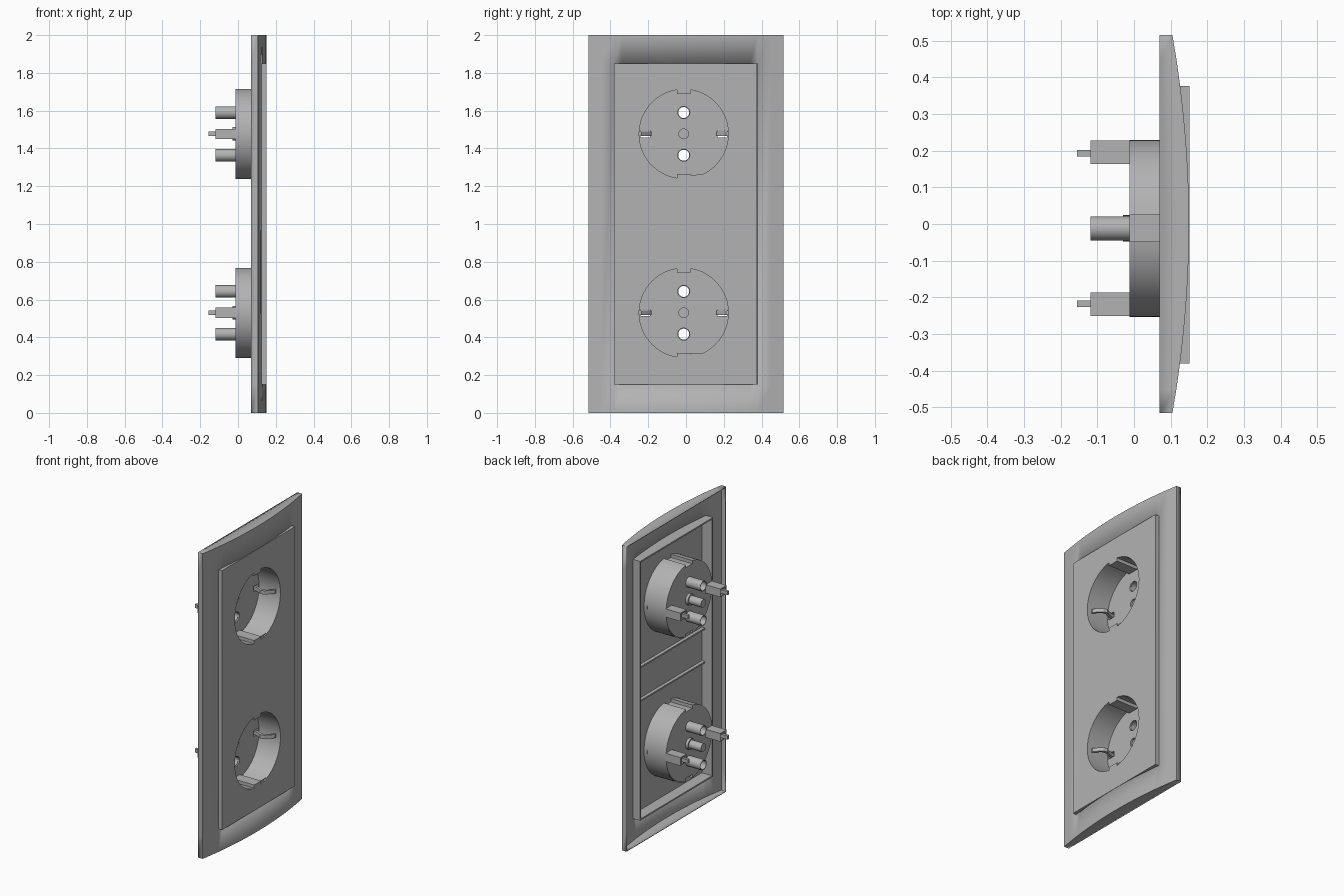
import bpy, bmesh
from math import sin, cos, acos, pi

old = bpy.data.objects.get("Cube")
if old:
    bpy.data.objects.remove(old, do_unlink=True)

grey = bpy.data.materials.new("plain grey")
grey.use_nodes = True
grey.diffuse_color = (0.45, 0.45, 0.45, 1)
grey.node_tree.nodes["Principled BSDF"].inputs["Base Color"].default_value = grey.diffuse_color


def finish(name, bm):
    bmesh.ops.recalc_face_normals(bm, faces=bm.faces)
    mesh = bpy.data.meshes.new(name)
    bm.to_mesh(mesh)
    bm.free()
    mesh.materials.append(grey)
    ob = bpy.data.objects.new(name, mesh)
    bpy.context.collection.objects.link(ob)
    bpy.ops.object.select_all(action='DESELECT')
    ob.select_set(True)
    bpy.context.view_layer.objects.active = ob
    bpy.ops.object.shade_smooth_by_angle()
    return ob


def prism(name, loops, lo, hi, axis='x'):
    """Solid from an outline with holes, extruded along an axis."""
    bm = bmesh.new()
    caps = ([], [])
    for loop in loops:
        rings = []
        for depth, cap in zip((lo, hi), caps):
            ring = [bm.verts.new((depth, u, v) if axis == 'x' else (u, v, depth))
                    for u, v in loop]
            cap += [bm.edges.new((a, b)) for a, b in zip(ring, ring[1:] + ring[:1])]
            rings.append(ring)
        a, b = rings
        for i in range(len(a)):
            bm.faces.new((a[i - 1], a[i], b[i], b[i - 1]))
    for cap in caps:
        bmesh.ops.triangle_fill(bm, edges=cap, use_beauty=True,
                                normal=(1, 0, 0) if axis == 'x' else (0, 0, 1))
    return finish(name, bm)


def rect(y0, y1, z0, z1):
    return [(y0, z0), (y1, z0), (y1, z1), (y0, z1)]


def circle(y, z, r, n=24):
    return [(y + r * cos(2 * pi * i / n), z + r * sin(2 * pi * i / n)) for i in range(n)]


def keyed_circle(y, z, r, half=0.036, depth=0.024, n=32):
    """Circle with a square guide rib pushed in at the top and bottom."""
    a = acos(half / r)
    pts = []
    for side in (1, -1):
        pts += [(y + side * r * cos(-a + 2 * a * i / n),
                 z + side * r * sin(-a + 2 * a * i / n)) for i in range(n + 1)]
        pts += [(y + side * half, z + side * (r - depth)),
                (y - side * half, z + side * (r - depth))]
    return pts


# Bowed outer frame: thin shell with a rectangular opening and a hollow back
BACK, HALF_Y, OPEN_Y, OPEN_Z = 0.07, 0.515, 0.378, 0.15
ys = sorted([-HALF_Y, -0.45, 0.45, HALF_Y] + [OPEN_Y * i / 10 for i in range(-10, 11)])
zs = [0, OPEN_Z, 2 - OPEN_Z, 2]
bm = bmesh.new()
grid = [[bm.verts.new((0.15 - 0.17 * y * y, y, z)) for z in zs] for y in ys]
for i in range(len(ys) - 1):
    for k in range(3):
        if k != 1 or abs(ys[i] + ys[i + 1]) / 2 > OPEN_Y:
            bm.faces.new((grid[i][k], grid[i + 1][k], grid[i + 1][k + 1], grid[i][k + 1]))
border = ([c[0] for c in grid] + grid[-1][1:] + [c[-1] for c in grid[-2::-1]] + grid[0][-2:0:-1])
skirt = [bm.verts.new((BACK, v.co.y, v.co.z)) for v in border]
for i in range(len(border)):
    bm.faces.new((border[i - 1], border[i], skirt[i], skirt[i - 1]))
frame = finish("outer_frame", bm)
shell = frame.modifiers.new("thickness", 'SOLIDIFY')
shell.thickness = 0.006
shell.offset = -1

# Flat cover panel, its rear wall and the two cross ribs behind it
CY, SOCKETS, R = -0.012, (("lower", 0.53), ("upper", 1.477)), 0.236
FRONT, PANEL_BACK = 0.151, 0.144
prism("cover_panel", [rect(-0.38, 0.376, 0.15, 1.85)]
      + [keyed_circle(CY, z, R) for _, z in SOCKETS], PANEL_BACK, FRONT)
prism("cover_wall", [rect(-0.38, 0.376, 0.15, 1.85), rect(-0.37, 0.366, 0.16, 1.84)],
      BACK, PANEL_BACK)
for z in (0.89, 1.11):
    prism("cover_rib", [rect(-0.37, 0.366, z - 0.005, z + 0.005)], 0.122, PANEL_BACK)

FLOOR, TUBE_END = -0.012, -0.118
for label, z in SOCKETS:
    pins = [z - 0.113, z + 0.113]
    slots = [rect(*sorted((CY + s * 0.178, CY + s * 0.228)), z - 0.018, z + 0.018)
             for s in (1, -1)]
    # Round cup with guide ribs
    prism(label + "_cup_wall", [keyed_circle(CY, z, R + 0.005), keyed_circle(CY, z, R)],
          FLOOR, PANEL_BACK)
    prism(label + "_cup_floor", [keyed_circle(CY, z, R), circle(CY, z, 0.026)] + slots
          + [circle(CY, p, 0.032) for p in pins], FLOOR, FLOOR + 0.008)
    # Open pin tubes
    for p in pins:
        prism(label + "_pin_tube", [circle(CY, p, 0.033), circle(CY, p, 0.029)],
              TUBE_END, FLOOR)
    # Central screw post with a collar
    prism(label + "_screw_post", [circle(CY, z, 0.027)], TUBE_END, FLOOR - 0.004)
    prism(label + "_post_collar", [circle(CY, z, 0.036), circle(CY, z, 0.026)],
          FLOOR - 0.018, FLOOR)
    # Earth contacts: rear housing and a bent spring strip
    for s, slot in zip((1, -1), slots):
        prism(label + "_contact_housing",
              [rect(*sorted((CY + s * 0.175, CY + s * 0.239)), z - 0.027, z + 0.027), slot],
              TUBE_END, FLOOR)
        path = [(-0.155, 0.205), (-0.02, 0.205), (0.02, 0.195), (0.05, 0.18),
                (0.075, 0.185), (0.1, 0.21), (0.12, 0.233)]
        strip = [(x, CY + s * (y + 0.009)) for x, y in path]
        strip += [(x, CY + s * (y - 0.009)) for x, y in reversed(path)]
        prism(label + "_earth_contact", [strip], z - 0.012, z + 0.012, 'z')
